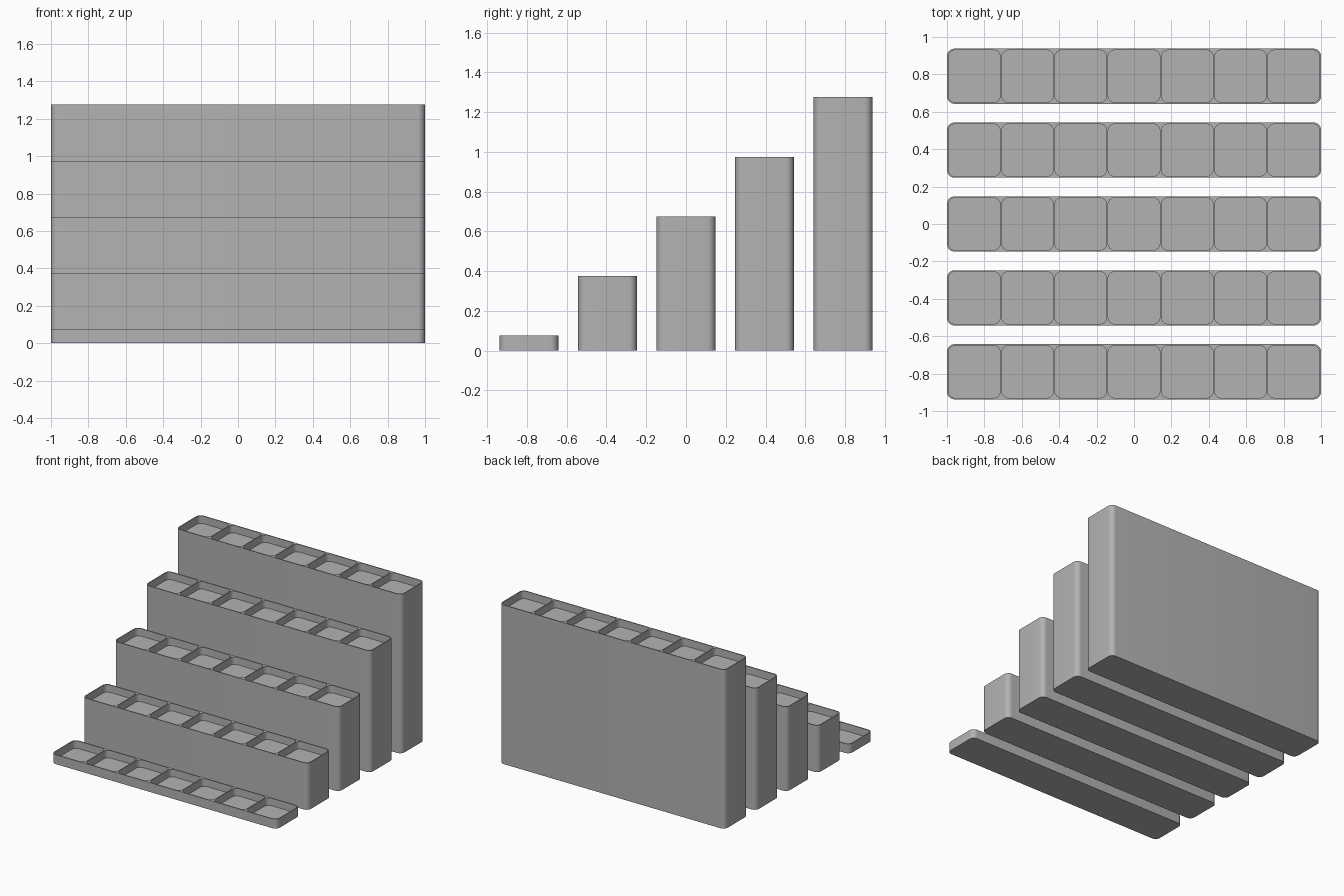
import bpy, bmesh, math
from mathutils import Vector

default = bpy.data.objects.get("Cube")
if default:
    bpy.data.objects.remove(default, do_unlink=True)

grey = bpy.data.materials.new("plain grey")
grey.use_nodes = True
colour = (0.45, 0.45, 0.45, 1)
grey.diffuse_color = colour
grey.node_tree.nodes["Principled BSDF"].inputs["Base Color"].default_value = colour

LENGTH, DEPTH, WALL = 2.0, 0.295, 0.008
POCKETS, POCKET_DEPTH = 7, 0.06
ROW_PITCH, STEP, BASE = 0.395, 0.3, 0.075
SEGMENTS = 8


def rounded_loop(bm, cx, width, depth, radius, z):
    """Ring of vertices, counterclockwise from above."""
    ring = []
    for corner, (sx, sy) in enumerate([(1, 1), (-1, 1), (-1, -1), (1, -1)]):
        for i in range(SEGMENTS + 1):
            a = math.pi / 2 * (corner + i / SEGMENTS)
            ring.append(bm.verts.new((
                cx + sx * (width / 2 - radius) + radius * math.cos(a),
                sy * (depth / 2 - radius) + radius * math.sin(a), z)))
    return ring


def wall(bm, low, high):
    """Band of faces between two rings, facing outward from the ring."""
    n = len(low)
    for i in range(n):
        j = (i + 1) % n
        bm.faces.new((low[i], low[j], high[j], high[i]))


def ring_edges(bm, ring):
    return [bm.edges.get((ring[i - 1], ring[i])) for i in range(len(ring))]


def make_tray(name, y, height):
    bm = bmesh.new()
    # Solid outer body
    bottom = rounded_loop(bm, 0, LENGTH, DEPTH, 0.04, 0)
    top = rounded_loop(bm, 0, LENGTH, DEPTH, 0.04, height)
    bm.faces.new(bottom[::-1])
    wall(bm, bottom, top)
    rim = ring_edges(bm, top)
    # Row of shallow pockets
    pitch = (LENGTH - WALL) / POCKETS
    for k in range(POCKETS):
        cx = (k - (POCKETS - 1) / 2) * pitch
        size = (pitch - WALL, DEPTH - 2 * WALL, 0.035)
        floor = rounded_loop(bm, cx, *size, height - POCKET_DEPTH)
        lip = rounded_loop(bm, cx, *size, height)
        bm.faces.new(floor)
        wall(bm, lip, floor)
        rim += ring_edges(bm, lip)
    # Thin rim between the outline and the pockets
    bmesh.ops.triangle_fill(bm, edges=rim, use_beauty=True, normal=Vector((0, 0, 1)))
    mesh = bpy.data.meshes.new(name)
    bm.to_mesh(mesh)
    bm.free()
    mesh.materials.append(grey)
    obj = bpy.data.objects.new(name, mesh)
    obj.location.y = y
    bpy.context.collection.objects.link(obj)
    bpy.ops.object.select_all(action="DESELECT")
    obj.select_set(True)
    bpy.context.view_layer.objects.active = obj
    bpy.ops.object.shade_smooth_by_angle(angle=math.radians(30))


# Five trays rising toward the back
for row in range(5):
    make_tray(f"tray_row_{row + 1}", (row - 2) * ROW_PITCH, BASE + row * STEP)
